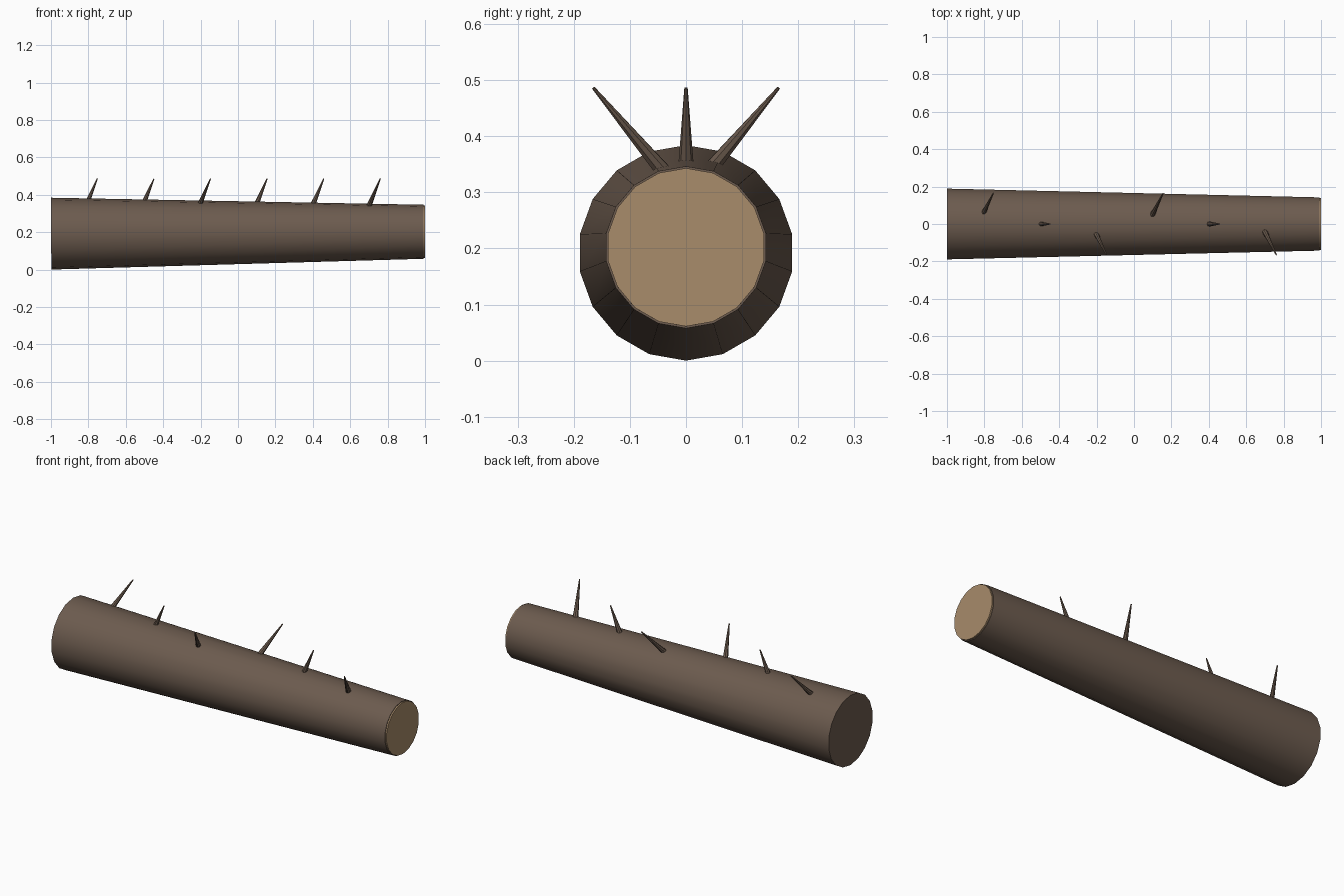
import bpy
from mathutils import Vector

cube = bpy.data.objects.get("Cube")
if cube:
    bpy.data.objects.remove(cube, do_unlink=True)


def material(name, color):
    mat = bpy.data.materials.new(name)
    mat.use_nodes = True
    mat.diffuse_color = (*color, 1)
    bsdf = mat.node_tree.nodes["Principled BSDF"]
    bsdf.inputs["Base Color"].default_value = (*color, 1)
    bsdf.inputs["Roughness"].default_value = 0.9
    return mat


def tapered(name, start, end, r_start, r_end, sides, mat):
    """Closed tapered cylinder running from start to end."""
    start, end = Vector(start), Vector(end)
    axis = end - start
    bpy.ops.mesh.primitive_cone_add(vertices=sides, radius1=r_start, radius2=r_end,
                                    depth=axis.length, location=(start + end) / 2)
    obj = bpy.context.object
    obj.name = name
    obj.rotation_euler = axis.to_track_quat('Z', 'Y').to_euler()
    obj.data.materials.append(mat)
    bpy.ops.object.shade_smooth_by_angle()
    return obj


bark = material("bark_brown", (0.15, 0.105, 0.077))
wood = material("cut_wood_tan", (0.39, 0.26, 0.145))

# Log trunk, lying along x with a slight rise towards the thin end
log_start, log_end = Vector((-0.999, 0, 0.192)), Vector((0.992, 0, 0.202))
tapered("log", log_start, log_end, 0.192, 0.1445, 18, bark)

# Pale cut face on the thin end
along = (log_end - log_start).normalized()
tapered("cut_face", log_end - along * 0.01, log_end + along * 0.0075, 0.141, 0.141, 18, wood)

# Thorns along the top, leaning back, upright and front in turn
for i in range(6):
    side = (1, 0, -1)[i % 3]
    tip = Vector((-0.752 + 0.3026 * i, 0.165 * side, 0.486))
    base = tip + Vector((-0.067, -0.135 * side, -0.161))
    tapered(f"thorn_{i + 1}", base, tip, 0.0155, 0.003, 8, bark)
